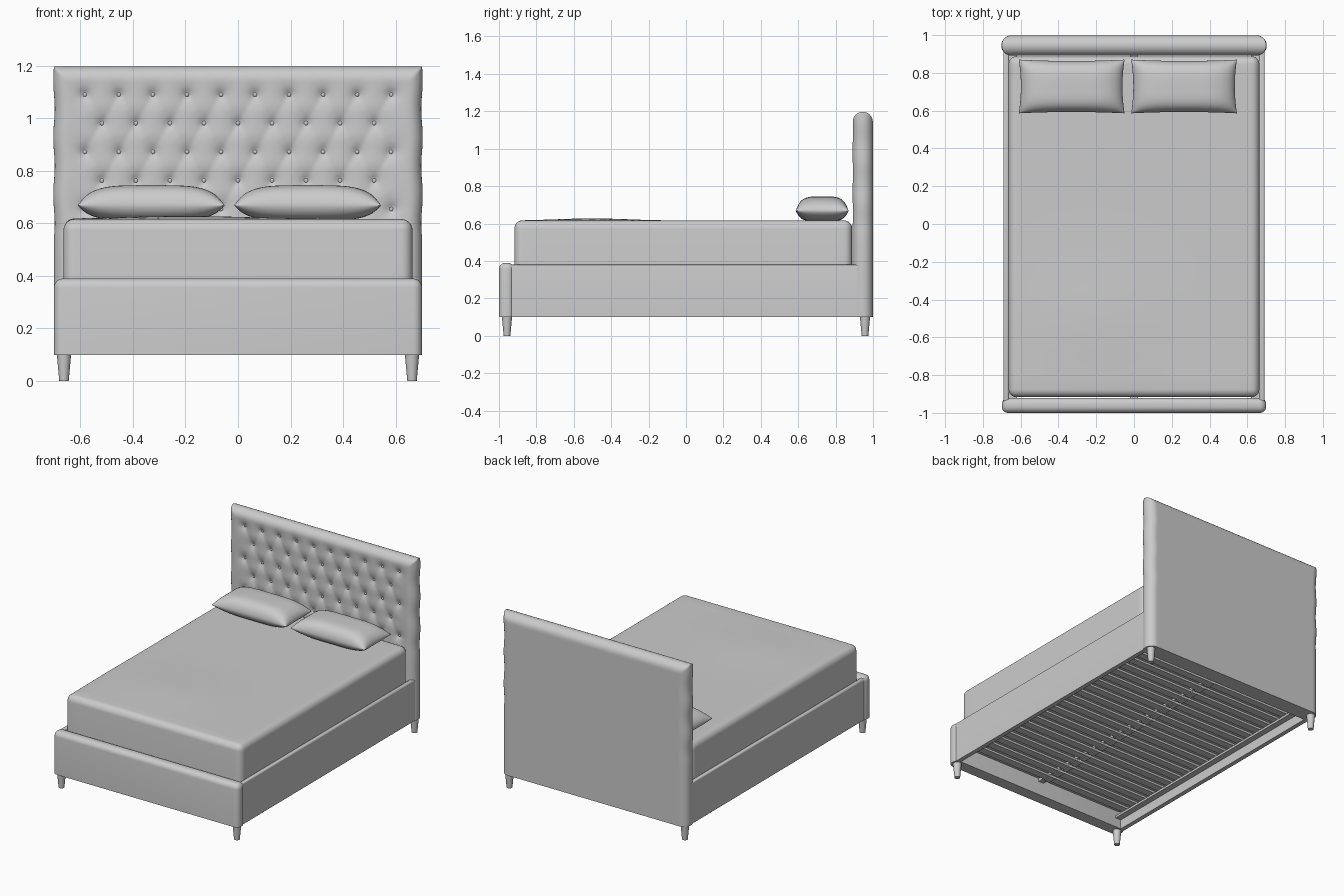
import bpy, bmesh, math
from mathutils import Matrix, Vector

default = bpy.data.objects.get("Cube")
if default:
    bpy.data.objects.remove(default, do_unlink=True)

grey = bpy.data.materials.new("soft_grey")
grey.use_nodes = True
COLOUR = (0.6, 0.6, 0.6, 1)
grey.diffuse_color = COLOUR
grey.node_tree.nodes["Principled BSDF"].inputs["Base Color"].default_value = COLOUR


def finish(name, bm, angle=40):
    bmesh.ops.recalc_face_normals(bm, faces=bm.faces)
    mesh = bpy.data.meshes.new(name)
    bm.to_mesh(mesh)
    bm.free()
    obj = bpy.data.objects.new(name, mesh)
    bpy.context.collection.objects.link(obj)
    mesh.materials.append(grey)
    bpy.ops.object.select_all(action="DESELECT")
    obj.select_set(True)
    bpy.context.view_layer.objects.active = obj
    bpy.ops.object.shade_smooth_by_angle(angle=math.radians(angle))
    return obj


def add_box(bm, lo, hi):
    lo, hi = Vector(lo), Vector(hi)
    size = hi - lo
    mat = Matrix.Translation((lo + hi) / 2) @ Matrix.Diagonal((*size, 1))
    return bmesh.ops.create_cube(bm, size=1, matrix=mat)["verts"]


def box(name, lo, hi, pick=None, radius=0.0, segments=6):
    """Box whose edges chosen by pick(midpoint) are rounded."""
    bm = bmesh.new()
    add_box(bm, lo, hi)
    if pick:
        edges = [e for e in bm.edges if pick((e.verts[0].co + e.verts[1].co) / 2)]
        bmesh.ops.bevel(bm, geom=edges, offset=radius, segments=segments,
                        profile=0.5, affect="EDGES")
    return finish(name, bm)


def sheet(bm, us, vs, place):
    """Grid of quads with each point placed by place(u, v)."""
    rows = [[bm.verts.new(place(u, v)) for u in us] for v in vs]
    for a, b in zip(rows, rows[1:]):
        for i in range(len(us) - 1):
            bm.faces.new((a[i], a[i + 1], b[i + 1], b[i]))
    return rows


# Headboard: two rounded sheets, the front one tufted
HALF, BASE, TOP, MID, R = 0.70, 0.10, 1.197, 0.945, 0.054
STEP, ROW = 0.1295, 0.109
tufts = []
for row in range(5):
    count = 10 - row % 2
    tufts += [((i - (count - 1) / 2) * STEP, 1.09 - row * ROW) for i in range(count)]
folds = [(a, b) for a in tufts for b in tufts
         if a[1] > b[1] and math.dist(a, b) < 0.14]


def segment_distance(x, z, a, b):
    dx, dz = b[0] - a[0], b[1] - a[1]
    t = ((x - a[0]) * dx + (z - a[1]) * dz) / (dx * dx + dz * dz)
    t = min(1, max(0, t))
    return math.hypot(x - a[0] - t * dx, z - a[1] - t * dz)


def dent(x, z):
    depth = 0
    for a in tufts:
        d = math.hypot(x - a[0], z - a[1])
        if d < 0.12:
            depth = max(depth, 0.024 * math.exp(-d / 0.022))
    crease = 0
    for a, b in folds:
        if abs(x - a[0]) < 0.12 and abs(z - a[1]) < 0.16:
            crease = max(crease, 0.004 * math.exp(-segment_distance(x, z, a, b) / 0.012))
    return depth + crease


def headboard_point(side):
    def place(x, z):
        d = min(HALF - abs(x), TOP - z, R)
        bulge = R * math.sqrt(max(0, 1 - (1 - d / R) ** 2))
        y = MID + side * bulge
        if side < 0 and z > 0.55 and d > 0.01:
            y += dent(x, z)
        wave = 1 + 0.004 * math.sin(z * math.tau / ROW / 2) * (z > 0.5)
        return (x * wave, y, z)
    return place


curve = [R * (1 - math.cos(i * math.pi / 16)) for i in range(8)]
span = HALF - R
xs = ([-HALF + c for c in curve] + [-span + 2 * span * i / 130 for i in range(131)]
      + [HALF - c for c in reversed(curve)])
zs = ([BASE + (0.55 - BASE) * i / 8 for i in range(8)]
      + [0.55 + (TOP - R - 0.55) * i / 60 for i in range(61)]
      + [TOP - c for c in reversed(curve)])
bm = bmesh.new()
front = sheet(bm, xs, zs, headboard_point(-1))
back = sheet(bm, xs, zs, headboard_point(1))
for i in range(len(xs) - 1):
    bm.faces.new((front[0][i], front[0][i + 1], back[0][i + 1], back[0][i]))
bmesh.ops.remove_doubles(bm, verts=bm.verts, dist=0.0002)
finish("headboard", bm, 60)

# Buttons in the tufts
bm = bmesh.new()
for x, z in tufts:
    mat = Matrix.Translation((x, 0.913, z)) @ Matrix.Diagonal((1, 0.7, 1, 1))
    bmesh.ops.create_uvsphere(bm, u_segments=12, v_segments=8, radius=0.009, matrix=mat)
finish("headboard_buttons", bm, 60)

# Footboard and side rails
box("footboard", (-0.7, -1, 0.10), (0.7, -0.92, 0.39),
    lambda m: m.z > 0.11, 0.034)
for side, label in ((1, "left"), (-1, "right")):
    x0, x1 = sorted((side * 0.662, side * 0.692))
    box(label + "_side_rail", (x0, -0.94, 0.10), (x1, 0.925, 0.38),
        lambda m: m.z > 0.37, 0.01, 4)
    x0, x1 = sorted((side * 0.62, side * 0.665))
    box(label + "_slat_ledge", (x0, -0.92, 0.165), (x1, 0.90, 0.18))

# Tapered legs
for side, label in ((1, "left"), (-1, "right")):
    for y, end in ((-0.957, "front"), (0.957, "back")):
        bm = bmesh.new()
        bmesh.ops.create_cone(bm, cap_ends=True, segments=20, radius1=0.018,
                              radius2=0.028, depth=0.11,
                              matrix=Matrix.Translation((side * 0.662, y, 0.055)))
        finish(f"{end}_{label}_leg", bm)

# Slats, centre beam and slat clips
bm = bmesh.new()
clips = bmesh.new()
COUNT = 20
for i in range(COUNT):
    y = -0.83 + i * 1.66 / (COUNT - 1)
    add_box(bm, (-0.65, y - 0.026, 0.18), (0.65, y + 0.026, 0.195))
    add_box(clips, (-0.02, y - 0.032, 0.174), (0.02, y + 0.032, 0.182))
finish("slats", bm)
finish("slat_clips", clips)
box("centre_beam", (-0.02, -0.92, 0.195), (0.02, 0.9, 0.215))

# Mattress with soft rounded edges and a gently uneven top
bm = bmesh.new()
add_box(bm, (-0.664, -0.917, 0.215), (0.664, 0.888, 0.616))
bmesh.ops.bevel(bm, geom=[e for e in bm.edges if sum(v.co.z for v in e.verts) > 0.5],
                offset=0.042, segments=6, profile=0.5, affect="EDGES")
for axis in (0, 1):
    for i in range(-7, 8):
        co, no = Vector((0, 0, 0)), Vector((0, 0, 0))
        co[axis], no[axis] = i * 0.083 * (1 + 0.4 * axis), 1
        bmesh.ops.bisect_plane(bm, geom=bm.verts[:] + bm.edges[:] + bm.faces[:],
                               plane_co=co, plane_no=no)
for v in bm.verts:
    if v.co.z > 0.6:
        v.co.z += 0.012 * math.exp(-((v.co.x + 0.2) / 0.35) ** 2 - ((v.co.y + 0.5) / 0.25) ** 2)
finish("mattress", bm)


# Pillows: two puffed sheets meeting at a pinched seam
def pillow(name, cx):
    def half(up):
        def place(u, v):
            puff = ((1 - u ** 4) * (1 - v ** 4)) ** 0.6
            x = cx + 0.28 * u * (1 - 0.04 * (1 - v * v) * u * u)
            y = 0.728 + 0.142 * v * (1 - 0.05 * (1 - u * u) * v * v)
            height = 0.077 * puff if up else -0.058 * puff
            return (x, y, 0.668 + height)
        return place
    ticks = [math.sin(i * math.pi / 28) for i in range(-14, 15)]
    bm = bmesh.new()
    sheet(bm, ticks, ticks, half(True))
    sheet(bm, ticks, ticks, half(False))
    bmesh.ops.remove_doubles(bm, verts=bm.verts, dist=0.0002)
    finish(name, bm, 60)


pillow("right_pillow", -0.33)
pillow("left_pillow", 0.265)
